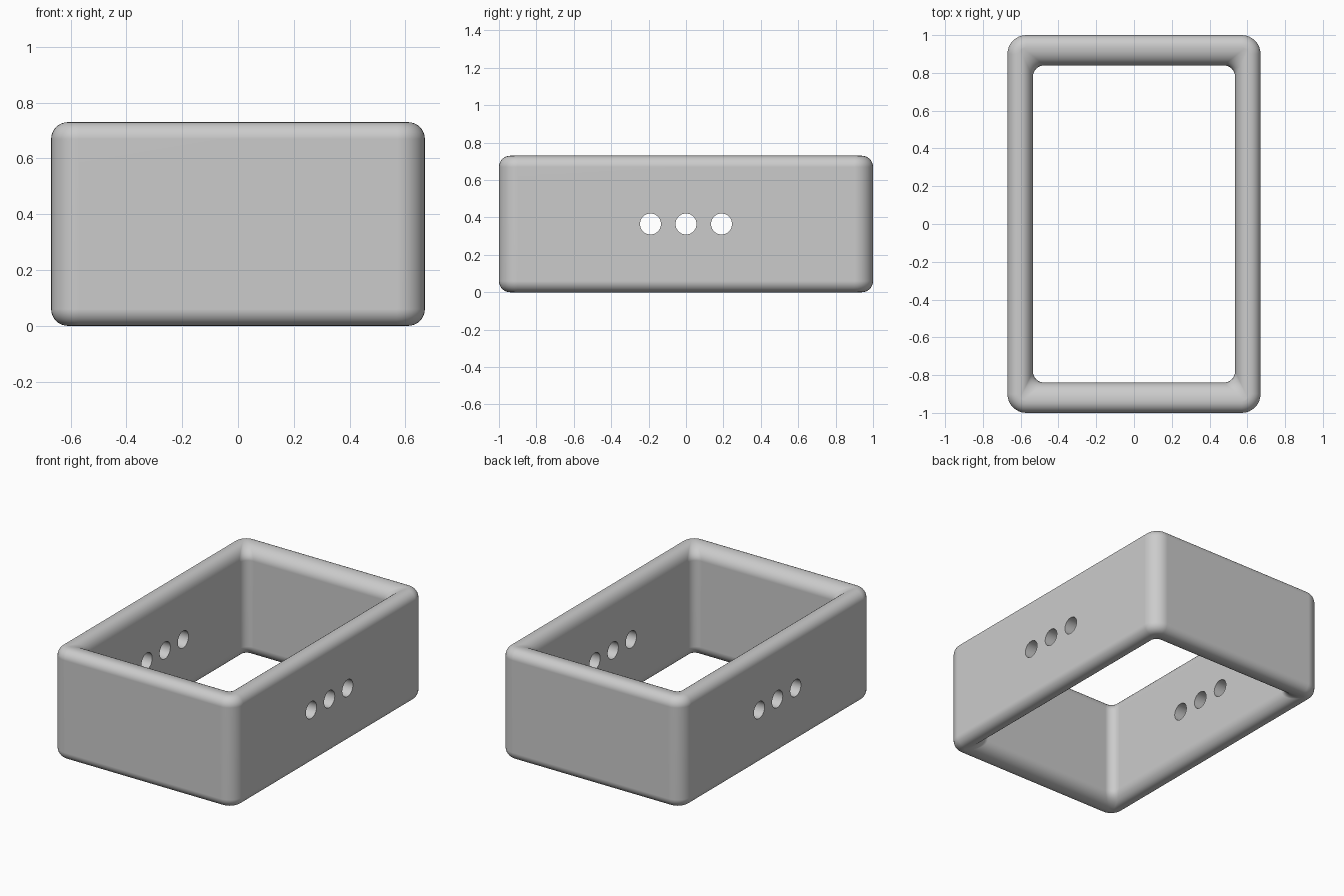
import bpy, bmesh, math
from mathutils import Matrix

cube = bpy.data.objects.get("Cube")
if cube:
    bpy.data.objects.remove(cube, do_unlink=True)

HX, HY, H = 0.67, 1.0, 0.73          # outer half sizes and height
WX, WY = 0.135, 0.16                 # wall thickness at the sides and ends
R_OUT, R_IN = 0.10, 0.06             # vertical corner radii
STEPS = 8

grey = bpy.data.materials.new("grey")
grey.use_nodes = True
grey.diffuse_color = (0.6, 0.6, 0.6, 1)
grey.node_tree.nodes["Principled BSDF"].inputs["Base Color"].default_value = grey.diffuse_color


def ring(bm, ix, iy, r, z):
    """Rounded rectangle loop, inset from the outer wall."""
    verts = []
    for q, (sx, sy) in enumerate([(1, 1), (-1, 1), (-1, -1), (1, -1)]):
        for i in range(STEPS + 1):
            a = (q + i / STEPS) * math.pi / 2
            verts.append(bm.verts.new((sx * (HX - ix - r) + r * math.cos(a),
                                       sy * (HY - iy - r) + r * math.sin(a), z)))
    return verts


def rounded_section():
    """Upper half of the wall section: inset x, inset y, corner radius, height."""
    rows = []
    for i in range(STEPS + 1):       # outer lip
        a = i / STEPS * math.pi / 2
        d = 0.06 * (1 - math.cos(a))
        rows.append((d, d, R_OUT - d, H - 0.06 + 0.06 * math.sin(a)))
    for i in range(STEPS + 1):       # wider inner lip
        a = i / STEPS * math.pi / 2
        k = 1 - math.sin(a)
        rows.append((WX - 0.065 * k, WY - 0.09 * k, R_IN - 0.045 * k,
                     H - 0.08 + 0.08 * math.cos(a)))
    return rows


# Hollow rectangular frame
upper = rounded_section()
section = upper + [(x, y, r, H - z) for x, y, r, z in reversed(upper)]
bm = bmesh.new()
rings = [ring(bm, *row) for row in section]
for a, b in zip(rings, rings[1:] + rings[:1]):
    n = len(a)
    for i in range(n):
        j = (i + 1) % n
        bm.faces.new((a[i], a[j], b[j], b[i]))
bmesh.ops.recalc_face_normals(bm, faces=bm.faces)
mesh = bpy.data.meshes.new("frame")
bm.to_mesh(mesh)
bm.free()
frame = bpy.data.objects.new("frame", mesh)
bpy.context.collection.objects.link(frame)
mesh.materials.append(grey)

# Three round holes through both side walls
bm = bmesh.new()
for y in (-0.19, 0, 0.19):
    bmesh.ops.create_cone(bm, cap_ends=True, segments=48, radius1=0.056, radius2=0.056, depth=2,
                          matrix=Matrix.Translation((0, y, H / 2)) @ Matrix.Rotation(math.pi / 2, 4, "Y"))
mesh = bpy.data.meshes.new("hole_cutter")
bm.to_mesh(mesh)
bm.free()
mesh.materials.append(grey)
cutter = bpy.data.objects.new("hole_cutter", mesh)
bpy.context.collection.objects.link(cutter)
cutter.hide_render = True

bpy.ops.object.select_all(action="DESELECT")
frame.select_set(True)
bpy.context.view_layer.objects.active = frame
cut = frame.modifiers.new("holes", "BOOLEAN")
cut.operation, cut.solver, cut.object = "DIFFERENCE", "EXACT", cutter
bpy.ops.object.modifier_apply(modifier=cut.name)
bpy.data.objects.remove(cutter, do_unlink=True)

# Smooth lips with flat walls and crisp hole edges
bpy.ops.object.shade_smooth_by_angle(angle=math.radians(40))
weighted = frame.modifiers.new("flat_walls", "WEIGHTED_NORMAL")
weighted.keep_sharp = True
